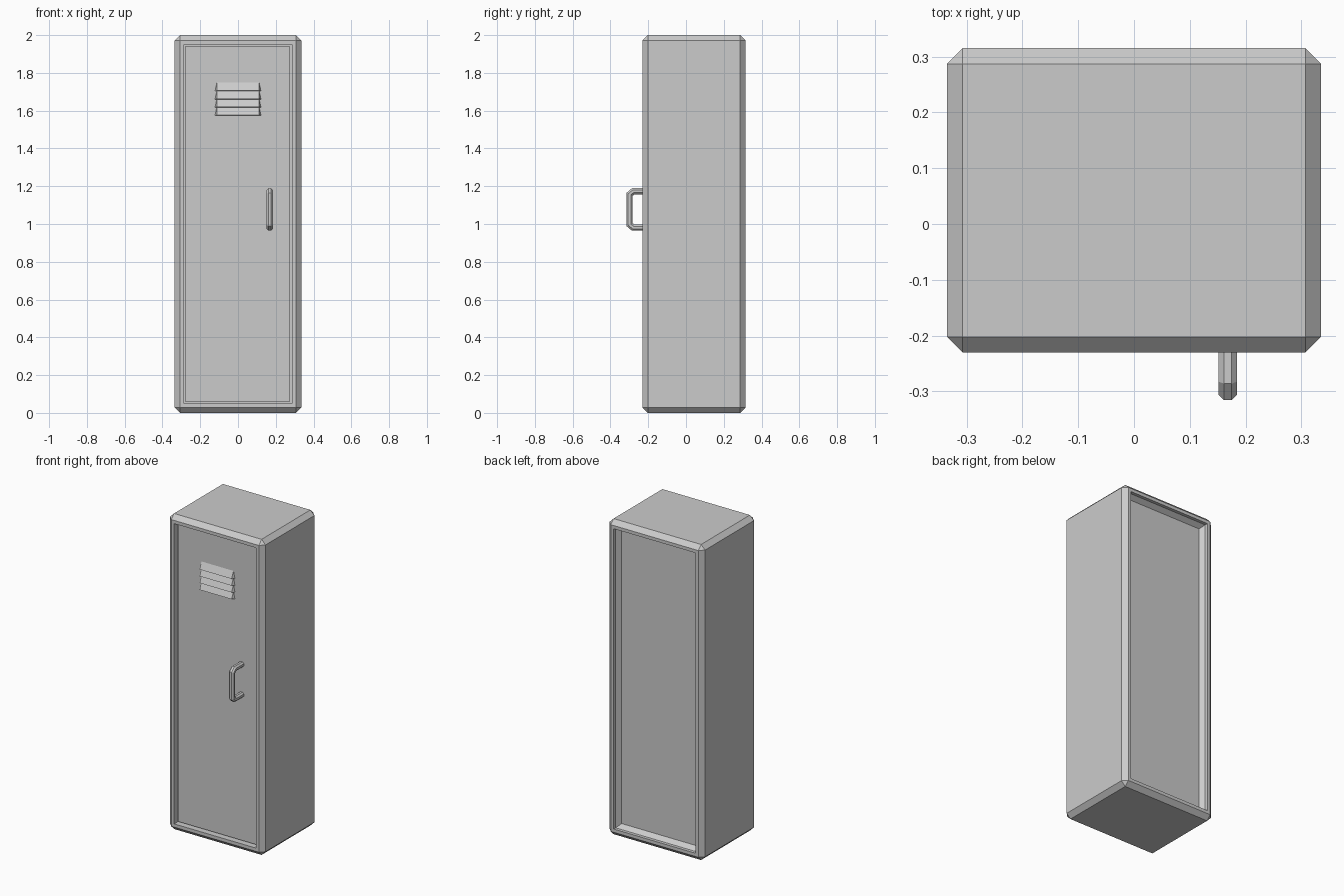
import bpy, bmesh, math
from mathutils import Vector

if "Cube" in bpy.data.objects:
    bpy.data.objects.remove(bpy.data.objects["Cube"])

FRONT, BACK = -0.23, 0.315
DOOR_Y = FRONT + 0.025


def make_object(name, bm):
    bmesh.ops.recalc_face_normals(bm, faces=bm.faces)
    mesh = bpy.data.meshes.new(name)
    bm.to_mesh(mesh)
    bm.free()
    obj = bpy.data.objects.new(name, mesh)
    bpy.context.collection.objects.link(obj)
    return obj


def box(bm, lo, hi):
    verts = bmesh.ops.create_cube(bm, size=1)["verts"]
    for v in verts:
        v.co = Vector([lo[i] if v.co[i] < 0 else hi[i] for i in range(3)])


def sink(bm, face, dy):
    face = bmesh.ops.extrude_discrete_faces(bm, faces=[face])["faces"][0]
    bmesh.ops.translate(bm, verts=face.verts, vec=(0, dy, 0))
    return face


# Cabinet: chamfered box with a recessed front and back
bm = bmesh.new()
box(bm, (-0.335, FRONT, 0), (0.335, BACK, 2))
bmesh.ops.bevel(bm, geom=bm.edges[:], offset=0.028, segments=1,
                affect='EDGES', profile=0.5)
bm.normal_update()
front = min(bm.faces, key=lambda f: f.calc_center_median().y)
back = max(bm.faces, key=lambda f: f.calc_center_median().y)
for face in (front, back):
    bmesh.ops.inset_region(bm, faces=[face], thickness=0.029)
sink(bm, front, 0.04)
back = sink(bm, back, -0.02)
# Sloped border around the back panel
bm.normal_update()
bmesh.ops.inset_region(bm, faces=[back], thickness=0.03)
bmesh.ops.translate(bm, verts=back.verts, vec=(0, -0.03, 0))
make_object("cabinet", bm)

# Door: set into the front opening with a narrow gap on the handle side
bm = bmesh.new()
box(bm, (-0.278, DOOR_Y, 0.057), (0.273, DOOR_Y + 0.016, 1.943))
make_object("door", bm)

# Louvres: four wedges with slanted ends
bm = bmesh.new()
STEP = 0.043
for i in range(4):
    z = 1.577 + i * STEP
    ends = []
    for s in (-1, 1):
        ends.append([bm.verts.new(p) for p in (
            (s * 0.112, DOOR_Y, z + STEP),
            (s * 0.122, DOOR_Y, z - 0.003),
            (s * 0.112, DOOR_Y - 0.02, z))])
    a, b = ends
    bm.faces.new(a)
    bm.faces.new(b)
    for k in range(3):
        n = (k + 1) % 3
        bm.faces.new((a[k], a[n], b[n], b[k]))
make_object("louvres", bm)

# Handle: octagonal bar swept along a bracket path in the y-z plane
bm = bmesh.new()
half = [(DOOR_Y + 0.005, 0.096), (-0.28, 0.096), (-0.299, 0.08)]
path = [Vector((y, 1.077 + z)) for y, z in half]
path += [Vector((y, 1.077 - z)) for y, z in reversed(half)]
R = 0.0165 / math.cos(math.pi / 8)
rings = []
for i, p in enumerate(path):
    d1 = (p - path[i - 1]).normalized() if i else (path[1] - p).normalized()
    d2 = (path[i + 1] - p).normalized() if i < len(path) - 1 else d1
    t = (d1 + d2).normalized()
    normal = Vector((-t.y, t.x)) / t.dot(d1)
    ring = []
    for k in range(8):
        a = (k + 0.5) * math.pi / 4
        q = p + normal * (R * math.sin(a))
        ring.append(bm.verts.new((0.168 + R * math.cos(a), q.x, q.y)))
    rings.append(ring)
for a, b in zip(rings, rings[1:]):
    for k in range(8):
        n = (k + 1) % 8
        bm.faces.new((a[k], a[n], b[n], b[k]))
bm.faces.new(rings[0])
bm.faces.new(rings[-1])
make_object("handle", bm)
